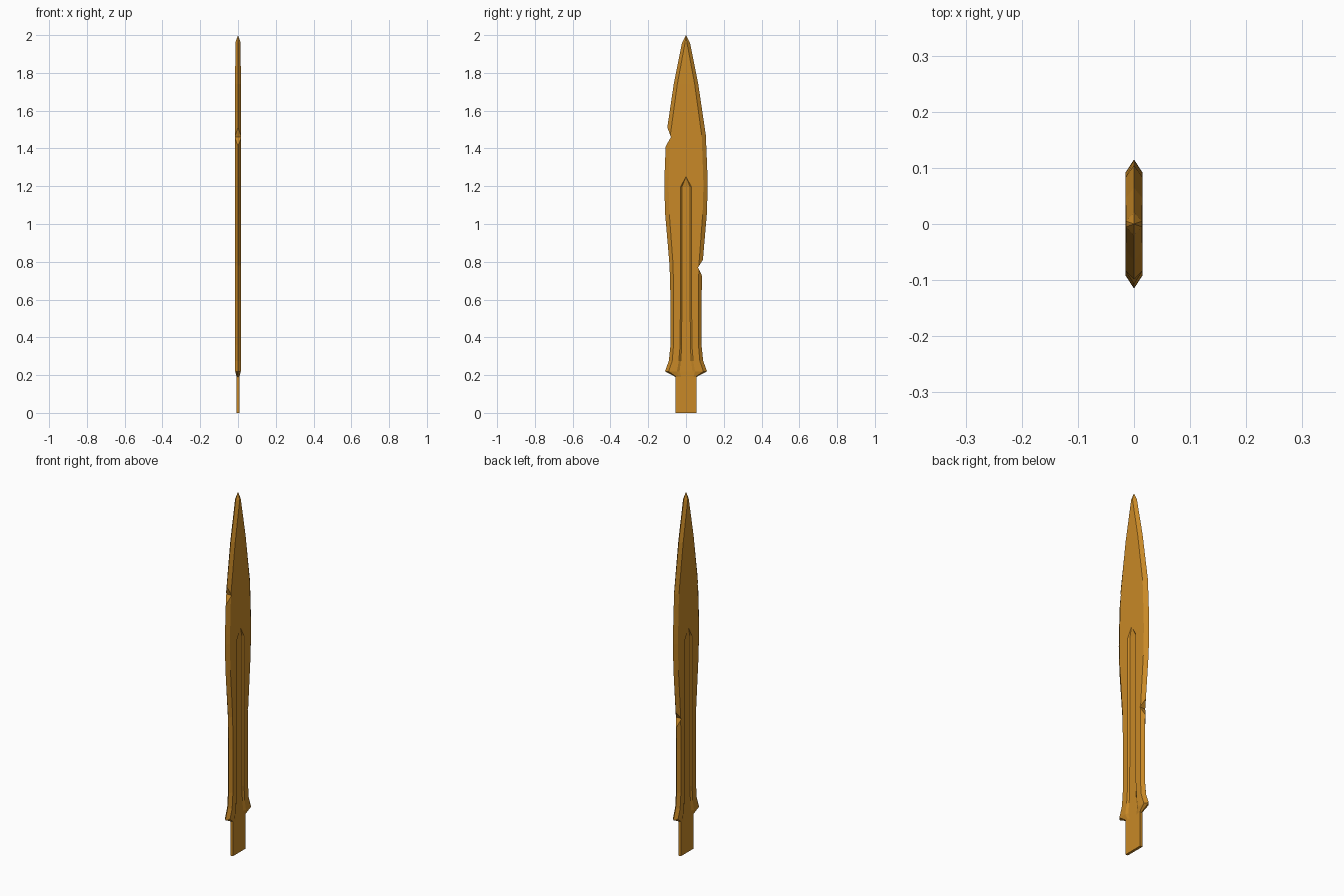
import bpy, bmesh

if "Cube" in bpy.data.objects:
    bpy.data.objects.remove(bpy.data.objects["Cube"])

bronze = bpy.data.materials.new("bronze")
bronze.diffuse_color = (0.58, 0.25, 0.02, 1)
bronze.use_nodes = True
bronze.node_tree.nodes["Principled BSDF"].inputs["Base Color"].default_value = bronze.diffuse_color


def make_object(name, bm):
    bmesh.ops.remove_doubles(bm, verts=bm.verts, dist=0.0002)
    bmesh.ops.recalc_face_normals(bm, faces=bm.faces)
    mesh = bpy.data.meshes.new(name)
    bm.to_mesh(mesh)
    bm.free()
    mesh.materials.append(bronze)
    ob = bpy.data.objects.new(name, mesh)
    bpy.context.collection.objects.link(ob)
    return ob


def loft(name, sections):
    """Skin closed rings of points, capping both ends."""
    bm = bmesh.new()
    rings = [[bm.verts.new(p) for p in ring] for ring in sections]
    n = len(rings[0])
    for a, b in zip(rings, rings[1:]):
        for i in range(n):
            j = (i + 1) % n
            bm.faces.new((a[i], a[j], b[j], b[i]))
    bm.faces.new(rings[0])
    bm.faces.new(rings[-1])
    return make_object(name, bm)


def blade_section(z, edge, bevel, outer, inner, t, depth):
    """Bevelled section with a central groove on both faces."""
    side = [(t, -bevel), (t, -outer), (t - depth, -inner),
            (t - depth, inner), (t, outer), (t, bevel)]
    pts = [(0, -edge)] + side + [(0, edge)] + [(-x, y) for x, y in reversed(side)]
    return [(x, y, z) for x, y in pts]


# Blade: height, edge, bevel line, groove rim, groove floor, half thickness, groove depth
rows = [
    (0.190, 0.055, 0.050, 0.040, 0.025, 0.007, 0),
    (0.220, 0.111, 0.092, 0.048, 0.034, 0.015, 0.007),
    (0.275, 0.091, 0.073, 0.038, 0.027, 0.015, 0.007),
    (0.360, 0.082, 0.066, 0.031, 0.023, 0.015, 0.007),
    (0.600, 0.082, 0.066, 0.030, 0.022, 0.015, 0.007),
    (0.780, 0.087, 0.068, 0.030, 0.022, 0.015, 0.007),
    (1.050, 0.110, 0.088, 0.030, 0.022, 0.015, 0.007),
    (1.195, 0.115, 0.092, 0.030, 0.022, 0.015, 0.007),
    (1.250, 0.114, 0.091, 0, 0, 0.015, 0),
    (1.470, 0.105, 0.083, 0, 0, 0.015, 0),
    (1.740, 0.065, 0.046, 0, 0, 0.015, 0),
    (1.960, 0.021, 0.005, 0, 0, 0.014, 0),
    (2.000, 0, 0, 0, 0, 0, 0),
]
blade = loft("blade", [blade_section(*r) for r in rows])


# Battle nicks: V-shaped wedges cut out of each edge
def wedge(name, lower, tip, upper):
    (y0, z0), (yt, zt), (y1, z1) = lower, tip, upper
    far = 2.0   # extend both wedge sides past the edge
    tri = [(yt, zt), (yt + (y0 - yt) * far, zt + (z0 - zt) * far),
           (yt + (y1 - yt) * far, zt + (z1 - zt) * far)]
    ob = loft(name, [[(x, y, z) for y, z in tri] for x in (-0.05, 0.05)])
    ob.hide_render = True
    return ob


nicks = [wedge("left_nick", (-0.108, 1.41), (-0.080, 1.46), (-0.100, 1.515)),
         wedge("right_nick", (0.085, 0.725), (0.064, 0.77), (0.089, 0.81))]
for nick in nicks:
    mod = blade.modifiers.new(nick.name, 'BOOLEAN')
    mod.operation = 'DIFFERENCE'
    mod.solver = 'EXACT'
    mod.object = nick
bpy.context.view_layer.update()
cut = bpy.data.meshes.new_from_object(
    blade.evaluated_get(bpy.context.evaluated_depsgraph_get()))
blade.modifiers.clear()
blade.data = cut
for nick in nicks:
    bpy.data.objects.remove(nick)

# Tang: thin flat bar under the shoulders
ring = [(-0.007, -0.055), (0.007, -0.055), (0.007, 0.055), (-0.007, 0.055)]
loft("tang", [[(x, y, z) for x, y in ring] for z in (0, 0.195)])
